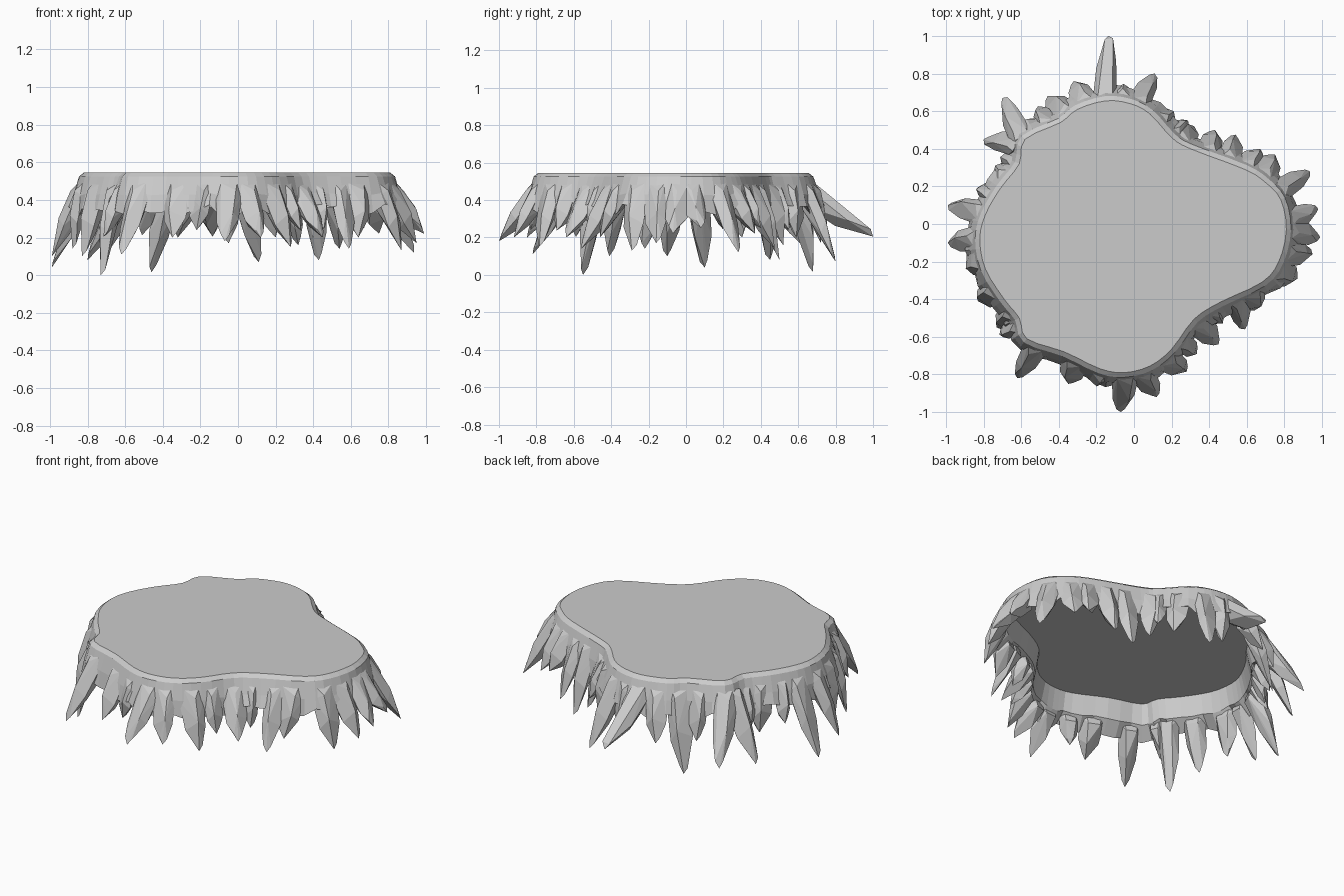
import bpy, bmesh, random
from mathutils import Vector

if "Cube" in bpy.data.objects:
    bpy.data.objects.remove(bpy.data.objects["Cube"])

random.seed(4)

# Outline of the flat top, counter-clockwise
OUTLINE = [(.81, -.03), (.78, .13), (.70, .22), (.59, .29), (.30, .40), (.20, .46), (.085, .585),
           (-.02, .64), (-.15, .655), (-.30, .61), (-.39, .54), (-.58, .45), (-.61, .32),
           (-.71, .19), (-.79, .05), (-.82, -.08), (-.79, -.24), (-.69, -.40), (-.61, -.50),
           (-.57, -.61), (-.37, -.68), (-.18, -.77), (-.05, -.79), (.085, -.755), (.20, -.665),
           (.32, -.505), (.46, -.415), (.68, -.31), (.77, -.20)]

# Tips of the main spikes, counter-clockwise
TIPS = [(.99, -.07, .22), (.98, .08, .25), (.935, .28, .12), (.75, .37, .22), (.67, .40, .25),
        (.54, .475, .14), (.43, .50, .08), (.32, .52, .16), (.20, .59, .2), (.11, .80, .07),
        (-.05, .72, .17), (-.135, 1.0, .205), (-.32, .76, .2), (-.46, .68, .015),
        (-.70, .67, .11), (-.80, .45, .08), (-.72, .30, .2), (-.99, .10, .04),
        (-.99, -.10, .1), (-.88, -.22, .14), (-.83, -.41, .1), (-.73, -.55, 0),
        (-.62, -.82, .11), (-.35, -.85, .2), (-.22, -.83, .24), (-.07, -1.0, .18),
        (.12, -.92, .2), (.28, -.785, .15), (.45, -.64, .2), (.59, -.56, .14),
        (.64, -.46, .2), (.87, -.29, .13), (.95, -.16, .17)]


def smooth_loop(points, steps):
    """Closed Catmull-Rom curve through the points."""
    p = [Vector(q) for q in points]
    n, out = len(p), []
    for i in range(n):
        a, b, c, d = p[i - 1], p[i], p[(i + 1) % n], p[(i + 2) % n]
        for s in range(steps):
            t = s / steps
            out.append(.5 * (2 * b + (c - a) * t + (2 * a - 5 * b + 4 * c - d) * t * t
                             + (3 * b - a - 3 * c + d) * t ** 3))
    return out


LOOP = smooth_loop(OUTLINE, 3)
N = len(LOOP)
TANGENT = [(LOOP[(i + 2) % N] - LOOP[i - 2]).normalized() for i in range(N)]
NORMAL = [Vector((t.y, -t.x)) for t in TANGENT]


def make_object(name, bm):
    bmesh.ops.recalc_face_normals(bm, faces=bm.faces)
    mesh = bpy.data.meshes.new(name)
    bm.to_mesh(mesh)
    bm.free()
    obj = bpy.data.objects.new(name, mesh)
    bpy.context.collection.objects.link(obj)


def add_spike(bm, tip, base, width, blunt=.022):
    """Faceted wedge growing out of the wall at loop index base."""
    tip, p, t, n = Vector(tip), LOOP[base], TANGENT[base].to_3d(), NORMAL[base].to_3d()

    def at(side, out, z):
        return p.to_3d() + t * side * width + n * out + Vector((0, 0, z))

    ridge = random.uniform(-.4, .4)
    pts = [at(-.5, .03, .49), at(.5, .03, .49), at(ridge, .07, .45),
           at(-.8, .04, .42), at(.8, .04, .42), at(-.4, .0, .36), at(.4, .0, .36)]
    # shoulders partway down, then a slightly blunt tip
    for side, out, z, k in ((-.85, .06, .38, .5), (.85, .06, .38, .42),
                            (ridge, .11, .44, .4), (-ridge, .01, .3, .4)):
        pts.append(at(side, out, z).lerp(tip + t * side * width * .55, k))
    pts += [tip, tip + t * blunt - n * .015 + Vector((0, 0, .03)),
            tip - t * blunt - n * .015 + Vector((0, 0, .04))]
    verts = [bm.verts.new(q) for q in pts]
    res = bmesh.ops.convex_hull(bm, input=verts)
    loose = {v for v in res["geom_interior"] + res["geom_unused"]
             if isinstance(v, bmesh.types.BMVert)}
    bmesh.ops.delete(bm, geom=[v for v in loose if not v.link_faces], context='VERTS')


# Flat cap with bevelled edge, flaring wall, ragged lip and hollow underside
bm = bmesh.new()
jag = [random.uniform(-.035, .035) for _ in range(N)]
rings = []
for out, z, rough in ((0, .545, 0), (.025, .525, 0), (.055, .43, .2), (.075, .345, 1),
                      (-.005, .405, .3), (-.03, .525, 0)):
    rings.append([bm.verts.new((*(LOOP[i] + NORMAL[i] * (out + jag[i] * rough * .4)),
                                z + jag[i] * rough)) for i in range(N)])
bm.faces.new(rings[0])
bm.faces.new(rings[-1])
for a, b in zip(rings, rings[1:]):
    for i in range(N):
        j = (i + 1) % N
        bm.faces.new((a[i], a[j], b[j], b[i]))
make_object("cap", bm)

# Main spikes around the rim
bm = bmesh.new()
bases = []
for tip in TIPS:
    flat = Vector(tip[:2])
    # attach near the closest wall point
    base = min(range(N), key=lambda i: (LOOP[i] - flat).length)
    bases.append(base)
    add_spike(bm, tip, base, random.uniform(.075, .095))
make_object("long_spikes", bm)

# Short spikes filling the widest gaps
bm = bmesh.new()
for a, b in zip(bases, bases[1:] + bases[:1]):
    gap = (b - a) % N
    if gap > N / 2 or gap < 4:
        continue
    mid = (a + gap // 2) % N
    tip = LOOP[mid] + NORMAL[mid] * random.uniform(.1, .14)
    add_spike(bm, (*tip, random.uniform(.2, .25)), mid, random.uniform(.055, .07))
make_object("short_spikes", bm)
